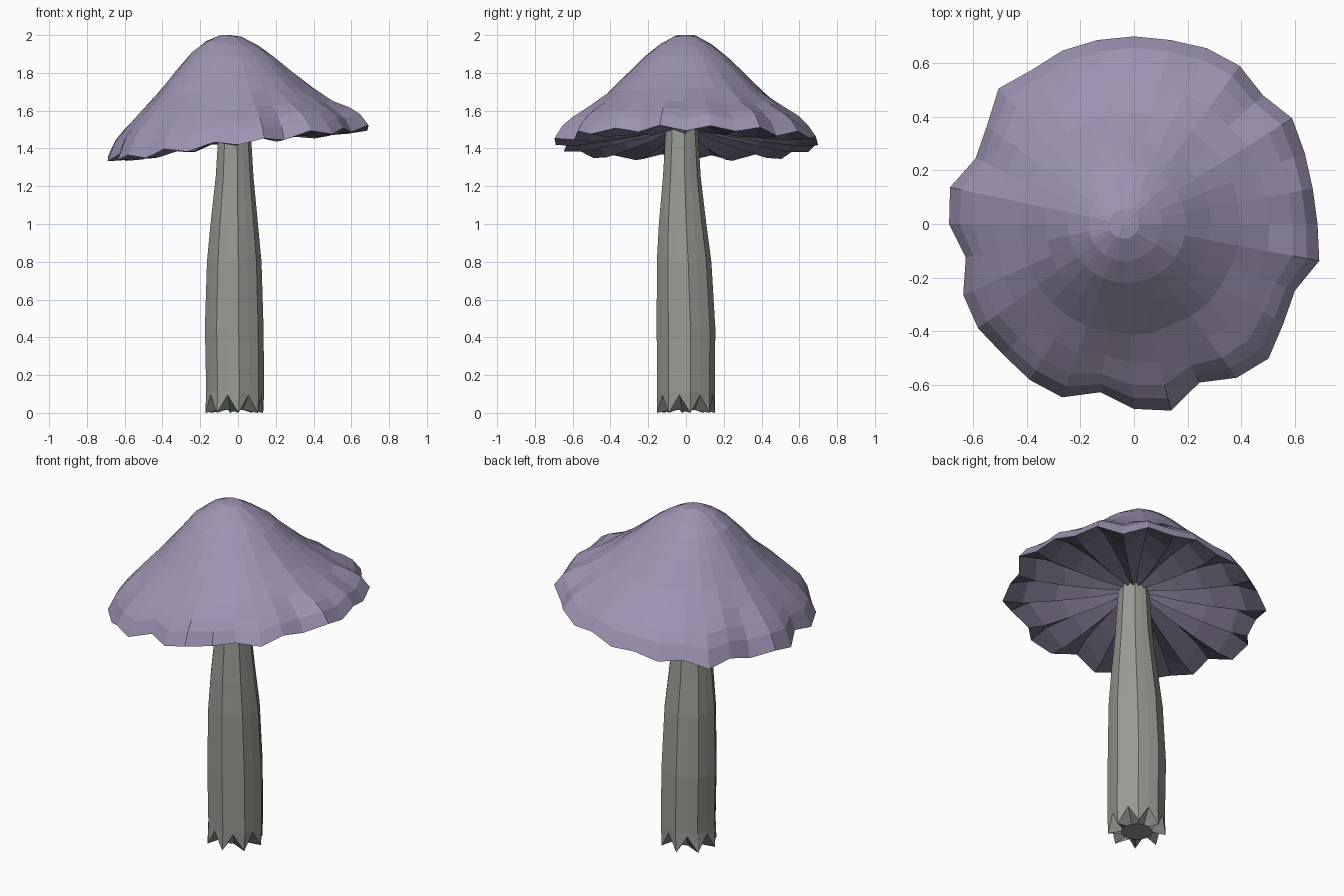
import bpy, bmesh, math, random
from mathutils import Vector

if "Cube" in bpy.data.objects:
    bpy.data.objects.remove(bpy.data.objects["Cube"])
random.seed(4)

def material(name, rgb):
    m = bpy.data.materials.new(name)
    m.diffuse_color = (*rgb, 1)
    m.use_nodes = True
    m.node_tree.nodes["Principled BSDF"].inputs["Base Color"].default_value = m.diffuse_color
    return m

def finish(name, rings, mats, start=None, end=None, second_from=999):
    """Skin a stack of equal-length point rings, closing the ends with a fan or polygon."""
    bm = bmesh.new()
    vs = [[bm.verts.new(p) for p in ring] for ring in rings]
    n = len(vs[0])
    for k, (a, b) in enumerate(zip(vs, vs[1:])):
        for i in range(n):
            j = (i + 1) % n
            f = bm.faces.new((a[i], a[j], b[j], b[i]))
            f.material_index = int(k >= second_from)
    for ring, tip, mi in ((vs[0], start, 0), (vs[-1], end, len(mats) - 1)):
        if tip is None:
            bm.faces.new(ring)
        else:
            t = bm.verts.new(tip)
            for i in range(n):
                f = bm.faces.new((ring[i], ring[(i + 1) % n], t))
                f.material_index = mi
    bmesh.ops.recalc_face_normals(bm, faces=bm.faces)
    me = bpy.data.meshes.new(name)
    bm.to_mesh(me)
    bm.free()
    for m in mats:
        me.materials.append(m)
    ob = bpy.data.objects.new(name, me)
    bpy.context.collection.objects.link(ob)
    return ob

# Cap: wavy tilted rim, rounder bell-shaped top, pleated gills underneath
rim_r = [.685, .68, .69, .71, .68, .71, .71, .70, .70, .70, .70, .69, .715, .66, .64, .70,
         .69, .64, .69, .70, .69, .70, .70, .64, .69, .71, .64, .69, .71, .67, .65, .705]
N = len(rim_r)
apex = Vector((-.04, 0, 2.0))
rim, smooth_rim = [], []
for i, r in enumerate(rim_r):
    a = 2 * math.pi * i / N
    x, y = r * math.cos(a), r * math.sin(a)
    z = 1.425 + .125 * x
    wave = (.018 if i % 2 else -.012) + random.uniform(-.008, .008)
    rim.append(Vector((x, y, z + wave)))
    s = .69
    smooth_rim.append(Vector((s * math.cos(a), s * math.sin(a), 1.425 + .125 * s * math.cos(a))))

profile = [(.08, .01), (.2, .09), (.32, .2), (.45, .36), (.6, .54), (.75, .68), (.87, .79), (.94, .87)]
rings = []
for t, drop in profile:
    ring = []
    for i in range(N):
        c = math.cos(2 * math.pi * i / N)
        p = smooth_rim[i].lerp(rim[i], t ** 3)
        q = apex.lerp(p, t)
        q.z = apex.z + (p.z - apex.z) * drop - (.02 if c > 0 else .045) * c * math.sin(math.pi * t)
        q.z = min(2.0, q.z + random.uniform(-.006, .006) * min(1, 2 * t))
        ring.append(q)
    rings.append(ring)
rings.append(rim)

gill_top = Vector((-.02, -.02, 1.52))
for t, pleat in ((.85, .03), (.6, .035), (.35, .03), (.12, .01)):
    ring = []
    for i, p in enumerate(rim):
        q = gill_top.lerp(p, t)
        q.z += pleat if i % 2 else -pleat * .7
        ring.append(q)
    rings.append(ring)
finish("cap", rings, [material("cap_purple", (.34, .29, .44)), material("gill_purple", (.18, .155, .235))],
       apex, gill_top, len(profile))

# Stem: eight-sided tapering column with a notched, star-shaped foot
S = 16
levels = [(.1, -.015, 0, .155), (.45, -.02, 0, .157), (.8, -.02, -.01, .146),
          (1.0, -.02, -.018, .127), (1.25, -.018, -.022, .101), (1.55, -.018, -.022, .083)]

def stem_ring(cx, cy, r, z_of, flute=.94):
    return [(cx + r * (1 if i % 2 == 0 else flute) * math.cos(2 * math.pi * i / S + .15),
             cy + r * (1 if i % 2 == 0 else flute) * math.sin(2 * math.pi * i / S + .15),
             z_of(i)) for i in range(S)]

rings = [stem_ring(-.02, 0, .085, lambda i: .015, 1),
         stem_ring(-.02, 0, .155, lambda i: 0 if i % 2 == 0 else .095)]
for z, cx, cy, r in levels:
    rings.append(stem_ring(cx, cy, r, lambda i, z=z: z + (.01 if z < .2 else 0)))
finish("stem", rings, [material("stem_grey", (.31, .33, .29))])
